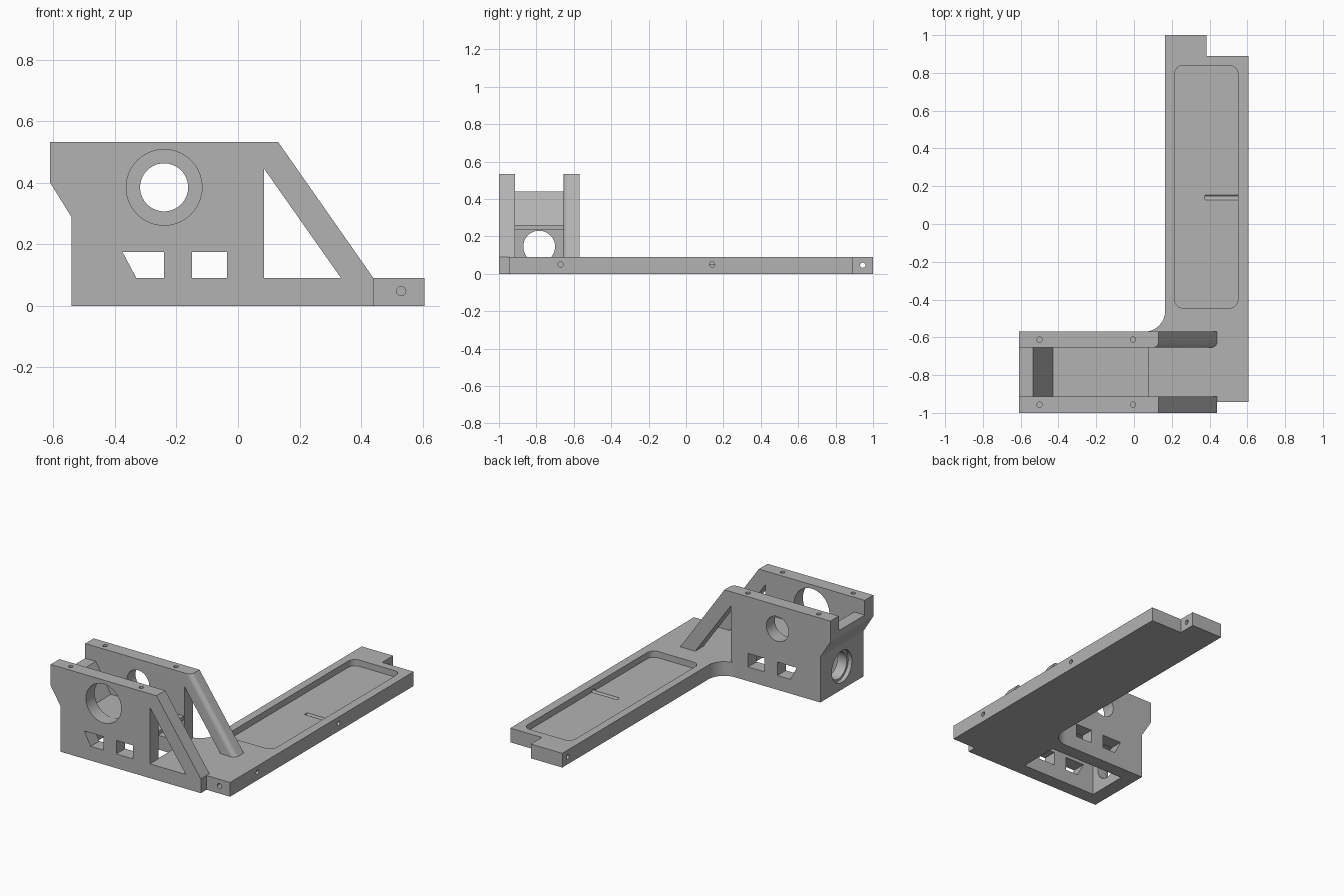
import bpy, bmesh, math
from mathutils import Vector

old = bpy.data.objects.get("Cube")
if old:
    bpy.data.objects.remove(old, do_unlink=True)

grey = bpy.data.materials.new("plain grey")
grey.use_nodes = True
colour = (0.45, 0.45, 0.45, 1)
grey.diffuse_color = colour
grey.node_tree.nodes["Principled BSDF"].inputs["Base Color"].default_value = colour

AXES = {
    "x": lambda u, v, d: Vector((d, u, v)),
    "y": lambda u, v, d: Vector((u, d, v)),
    "z": lambda u, v, d: Vector((u, v, d)),
}


def prism(name, outline, axis, start, end, round_edge=None):
    """Extrude an outline along an axis; optionally round one long edge."""
    place = AXES[axis]
    bm = bmesh.new()
    face = bm.faces.new([bm.verts.new(place(u, v, start)) for u, v in outline])
    result = bmesh.ops.extrude_face_region(bm, geom=[face])
    moved = [g for g in result["geom"] if isinstance(g, bmesh.types.BMVert)]
    bmesh.ops.translate(bm, verts=moved, vec=place(0, 0, end - start))
    bmesh.ops.recalc_face_normals(bm, faces=bm.faces)
    if round_edge:
        ends = [place(u, v, start) for u, v in round_edge]
        edges = [e for e in bm.edges
                 if all(min((w.co - p).length for p in ends) < 1e-4 for w in e.verts)]
        bmesh.ops.bevel(bm, geom=edges, offset=0.03, segments=8, profile=0.5, affect="EDGES")
    mesh = bpy.data.meshes.new(name)
    bm.to_mesh(mesh)
    bm.free()
    mesh.materials.append(grey)
    ob = bpy.data.objects.new(name, mesh)
    bpy.context.collection.objects.link(ob)
    return ob


def arc(cu, cv, r, a, b, n):
    return [(cu + r * math.cos(math.radians(a + (b - a) * i / n)),
             cv + r * math.sin(math.radians(a + (b - a) * i / n))) for i in range(n + 1)]


def hole(axis, u, v, r, start, end, sides=48):
    return prism("hole_cutter", arc(u, v, r, 0, 360, sides)[:-1], axis, start, end)


def combine(target, others, operation):
    """Apply booleans to the target and remove the tools."""
    for tool in others:
        tool.hide_render = True
        mod = target.modifiers.new("boolean", "BOOLEAN")
        mod.operation = operation
        mod.solver = "EXACT"
        mod.object = tool
        bpy.context.view_layer.objects.active = target
        bpy.ops.object.modifier_apply(modifier=mod.name)
        mesh = tool.data
        bpy.data.objects.remove(tool, do_unlink=True)
        bpy.data.meshes.remove(mesh)


# Side plates with sloping struts
PLATE = [(-0.61, 0.533), (0.13, 0.533), (0.44, 0.09), (0.44, 0),
         (-0.54, 0), (-0.54, 0.287), (-0.61, 0.40)]
WINDOWS = [
    [(0.085, 0.445), (0.085, 0.09), (0.335, 0.09)],
    [(-0.375, 0.175), (-0.24, 0.175), (-0.24, 0.09), (-0.33, 0.09)],
    [(-0.15, 0.175), (-0.035, 0.175), (-0.035, 0.09), (-0.15, 0.09)],
]


def side_plate(name, near, far, bore, round_edge=None):
    plate = prism(name, PLATE, "y", near, far, round_edge)
    cutters = [prism("window_cutter", w, "y", near - 0.1, far + 0.1) for w in WINDOWS]
    cutters.append(hole("y", -0.24, 0.385, bore, near - 0.1, far + 0.1, 64))
    cutters += [hole("z", x, (near + far) / 2, 0.014, 0.45, 0.6, 24) for x in (-0.5, -0.005)]
    combine(plate, cutters, "DIFFERENCE")
    return plate


front_plate = side_plate("front_plate", -1, -0.913, 0.123)
rear_plate = side_plate("rear_plate", -0.655, -0.57, 0.078, PLATE[1:3])

# End wall and thin shelf between the plates
bridge = prism("end_wall_and_shelf",
               [(-0.61, 0.44), (-0.535, 0.44), (-0.43, 0.26), (0.08, 0.26), (0.08, 0.235),
                (-0.45, 0.235), (-0.45, 0), (-0.54, 0), (-0.54, 0.287), (-0.61, 0.40)],
               "y", -0.93, -0.64)
combine(bridge, [hole("x", -0.785, 0.145, 0.085, -0.7, -0.4),
                 hole("x", -0.785, 0.145, 0.1, -0.7, -0.515)], "DIFFERENCE")

# Long base arm with notch and inner fillet
arm_outline = [(0.08, -0.943), (0.605, -0.943), (0.605, 0.89), (0.385, 0.89),
               (0.385, 1), (0.165, 1)]
arm_outline += arc(0.055, -0.46, 0.11, 0, -90, 12) + [(0.055, -0.62), (0.08, -0.62)]
frame = prism("bracket_frame", arm_outline, "z", 0, 0.09)

# Rounded pocket, drilled groove and screw holes
pocket = []
for cx, cy, a in ((0.505, 0.795, 0), (0.26, 0.795, 90), (0.26, -0.4, 180), (0.505, -0.4, 270)):
    pocket += arc(cx, cy, 0.045, a, a + 90, 8)
combine(frame, [prism("pocket_cutter", pocket, "z", 0.05, 0.2),
                hole("x", 0.14, 0.05, 0.014, 0.375, 0.7, 24),
                hole("x", -0.67, 0.05, 0.014, 0.5, 0.7, 24),
                hole("x", 0.945, 0.046, 0.014, 0.1, 0.45, 24)], "DIFFERENCE")
combine(frame, [front_plate, rear_plate, bridge], "UNION")
combine(frame, [hole("y", 0.53, 0.048, 0.015, -1.1, -0.84, 24)], "DIFFERENCE")

# Smooth the bores and keep hard edges
bpy.ops.object.select_all(action="DESELECT")
frame.select_set(True)
bpy.context.view_layer.objects.active = frame
bpy.ops.object.shade_smooth_by_angle(angle=math.radians(30))
